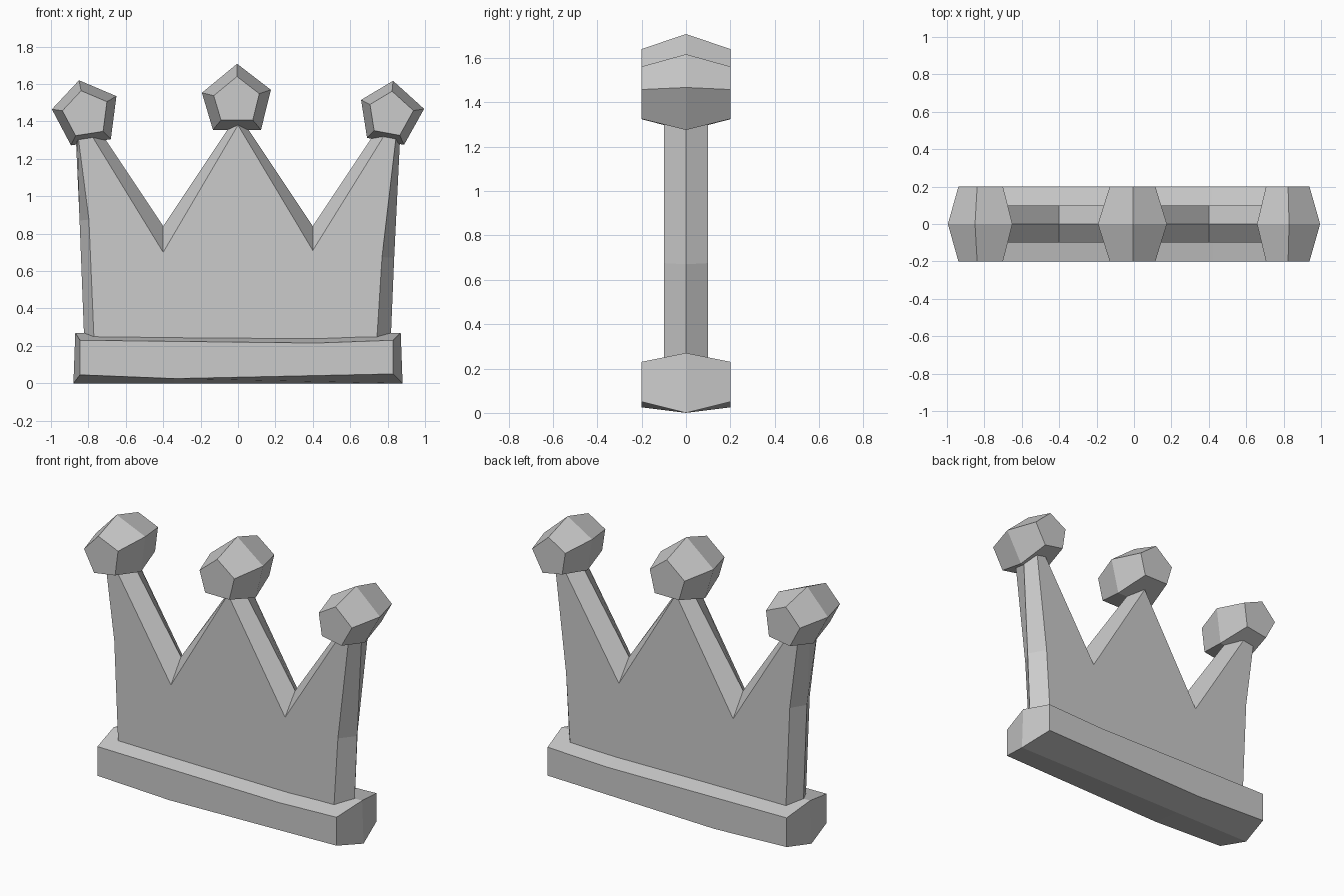
import bpy

if "Cube" in bpy.data.objects:
    bpy.data.objects.remove(bpy.data.objects["Cube"])


def ridged(name, ridge, face, depth):
    """Solid with a full outline at y=0 and smaller flat faces at y=-depth and y=+depth."""
    n = len(ridge)
    verts = [(x, -depth, z) for x, z in face]
    verts += [(x, 0, z) for x, z in ridge]
    verts += [(x, depth, z) for x, z in face]
    faces = [tuple(range(n)), tuple(reversed(range(2 * n, 3 * n)))]
    for row in (0, n):
        for i in range(n):
            j = (i + 1) % n
            faces.append((row + i, row + n + i, row + n + j, row + j))
    mesh = bpy.data.meshes.new(name)
    mesh.from_pydata(verts, [], faces)
    mesh.validate()
    obj = bpy.data.objects.new(name, mesh)
    bpy.context.collection.objects.link(obj)
    return obj


def inset(points, factor):
    cx = sum(p[0] for p in points) / len(points)
    cz = sum(p[1] for p in points) / len(points)
    return [(cx + (x - cx) * factor, cz + (z - cz) * factor) for x, z in points]


# Base bar, slightly uneven
ridged("base_band",
       [(-.88, 0), (-.34, 0), (.88, 0), (.87, .27), (.42, .262), (-.87, .27)],
       [(-.845, .045), (-.34, .025), (.83, .05), (.83, .23), (.42, .215), (-.845, .23)],
       0.2)

# Crown body with three points
ridged("crown_body",
       [(-.818, .12), (.812, .12), (.835, .67), (.87, 1.38), (.80, 1.44),
        (.40, .84), (0, 1.44), (-.40, .84), (-.80, 1.44), (-.87, 1.38), (-.847, .87)],
       [(-.765, .12), (.735, .12), (.77, .675), (.85, 1.36), (.81, 1.37),
        (.40, .71), (0, 1.38), (-.40, .70), (-.81, 1.37), (-.86, 1.36), (-.797, .875)],
       0.1)

# Five-sided gems on the points
left = [(-.995, 1.465), (-.893, 1.272), (-.68, 1.305), (-.65, 1.535), (-.85, 1.62)]
right = [(.658, 1.515), (.69, 1.312), (.888, 1.275), (.995, 1.467), (.829, 1.617)]
middle = [(-.193, 1.553), (-.134, 1.355), (.123, 1.355), (.176, 1.569), (-.005, 1.708)]
for name, outline, factor in (("left_gem", left, .69), ("right_gem", right, .69),
                              ("middle_gem", middle, .66)):
    ridged(name, outline, inset(outline, factor), 0.2)
